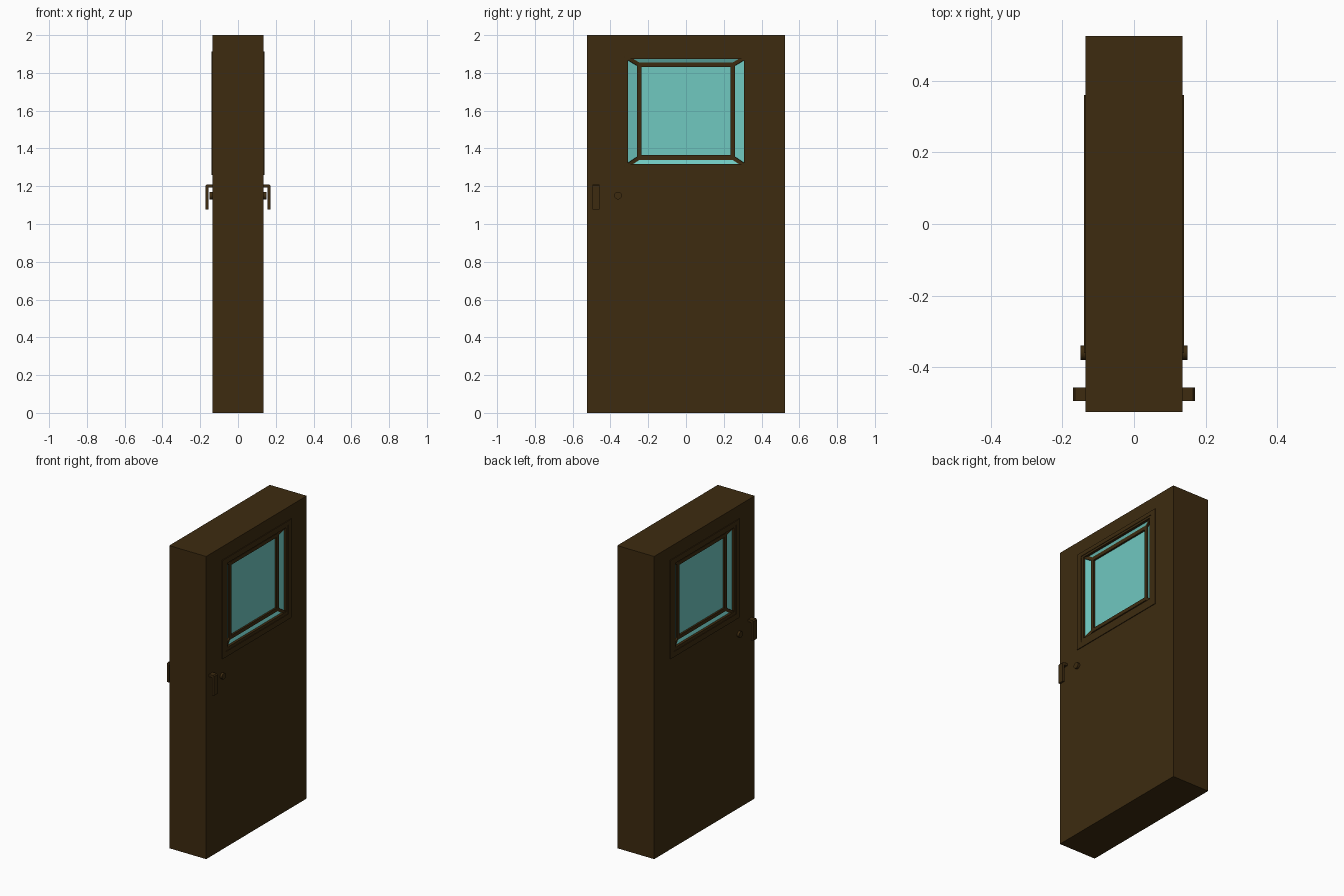
import bpy, bmesh
from math import pi
from mathutils import Vector, Matrix

if "Cube" in bpy.data.objects:
    bpy.data.objects.remove(bpy.data.objects["Cube"])


def material(name, color):
    m = bpy.data.materials.new(name)
    m.diffuse_color = color
    m.use_nodes = True
    m.node_tree.nodes["Principled BSDF"].inputs["Base Color"].default_value = m.diffuse_color
    return m


BROWN = material("dark_wood", (0.047, 0.024, 0.005, 1))
GLASS = material("cyan_glass", (0.16, 0.58, 0.53, 1))


def make(name, bm, mat):
    bmesh.ops.recalc_face_normals(bm, faces=bm.faces)
    me = bpy.data.meshes.new(name)
    bm.to_mesh(me)
    bm.free()
    me.materials.append(mat)
    ob = bpy.data.objects.new(name, me)
    bpy.context.collection.objects.link(ob)
    return ob


def add_box(bm, lo, hi):
    lo, hi = Vector(lo), Vector(hi)
    bmesh.ops.create_cube(bm, size=1, matrix=Matrix.Translation((lo + hi) / 2)
                          @ Matrix.Diagonal((*(hi - lo), 1)))


def add_bar(bm, a, b, t):
    a, b = Vector(a), Vector(b)
    rot = (b - a).to_track_quat('Z', 'Y').to_matrix().to_4x4()
    bmesh.ops.create_cube(bm, size=1, matrix=Matrix.Translation((a + b) / 2) @ rot
                          @ Matrix.Diagonal((t, t, (b - a).length + t, 1)))


def mirror(ob):
    # copy the part onto the other face of the door
    m = ob.modifiers.new("both_sides", 'MIRROR')
    m.use_axis = (True, False, False)
    m.use_clip = False
    m.use_mirror_merge = False


def corners(x, w, z0, z1):
    return [Vector((x, y, z)) for y, z in ((-w, z0), (w, z0), (w, z1), (-w, z1))]


# Door slab with a window opening
bm = bmesh.new()
add_box(bm, (-0.135, -0.525, 0), (0.135, 0.525, 2))
door = make("door_slab", bm, BROWN)
bm = bmesh.new()
add_box(bm, (-0.3, -0.322, 1.30), (0.3, 0.322, 1.888))
cutter = make("window_cutter", bm, BROWN)
cutter.hide_render = True
cutter.hide_viewport = True
cut = door.modifiers.new("window_opening", 'BOOLEAN')
cut.object = cutter
cut.solver = 'EXACT'

# Flat trim around the window
bm = bmesh.new()
for lo, hi in (((-0.36, 1.26), (0.36, 1.296)), ((-0.36, 1.886), (0.36, 1.912)),
               ((-0.36, 1.296), (-0.325, 1.886)), ((0.325, 1.296), (0.36, 1.886))):
    add_box(bm, (0.13, *lo), (0.14, *hi))
mirror(make("window_trim", bm, BROWN))

# Recessed glass: sloping border panes and a flat centre pane
outer = corners(0.125, 0.318, 1.305, 1.884)
inner = corners(0.105, 0.248, 1.352, 1.842)
bm = bmesh.new()
vo = [bm.verts.new(c) for c in outer]
vi = [bm.verts.new(c) for c in inner]
bm.faces.new(vi)
for i in range(4):
    j = (i + 1) % 4
    bm.faces.new((vo[i], vo[j], vi[j], vi[i]))
mirror(make("window_glass", bm, GLASS))

# Glazing bars along every edge of the glass
bm = bmesh.new()
for i in range(4):
    j = (i + 1) % 4
    add_bar(bm, outer[i], outer[j], 0.023)
    add_bar(bm, inner[i], inner[j], 0.024)
    add_bar(bm, outer[i], inner[i], 0.02)
mirror(make("glazing_bars", bm, BROWN))

# Lever handle: bent strip that leaves the door and drops down
bm = bmesh.new()
profile = ((0.13, 1.21), (0.165, 1.21), (0.171, 1.203), (0.171, 1.077),
           (0.157, 1.077), (0.157, 1.194), (0.13, 1.194))
face = bm.faces.new([bm.verts.new((x, -0.495, z)) for x, z in profile])
ext = bmesh.ops.extrude_face_region(bm, geom=[face])
bmesh.ops.translate(bm, vec=(0, 0.038, 0),
                    verts=[v for v in ext["geom"] if isinstance(v, bmesh.types.BMVert)])
mirror(make("lever_handle", bm, BROWN))

# Round lock button beside the handle
bm = bmesh.new()
bmesh.ops.create_cone(bm, cap_ends=True, segments=24, radius1=0.02, radius2=0.02, depth=0.03,
                      matrix=Matrix.Translation((0.135, -0.36, 1.15))
                      @ Matrix.Rotation(pi / 2, 4, 'Y'))
lock = make("lock_button", bm, BROWN)
mirror(lock)
bpy.context.view_layer.objects.active = lock
lock.select_set(True)
bpy.ops.object.shade_smooth_by_angle()
